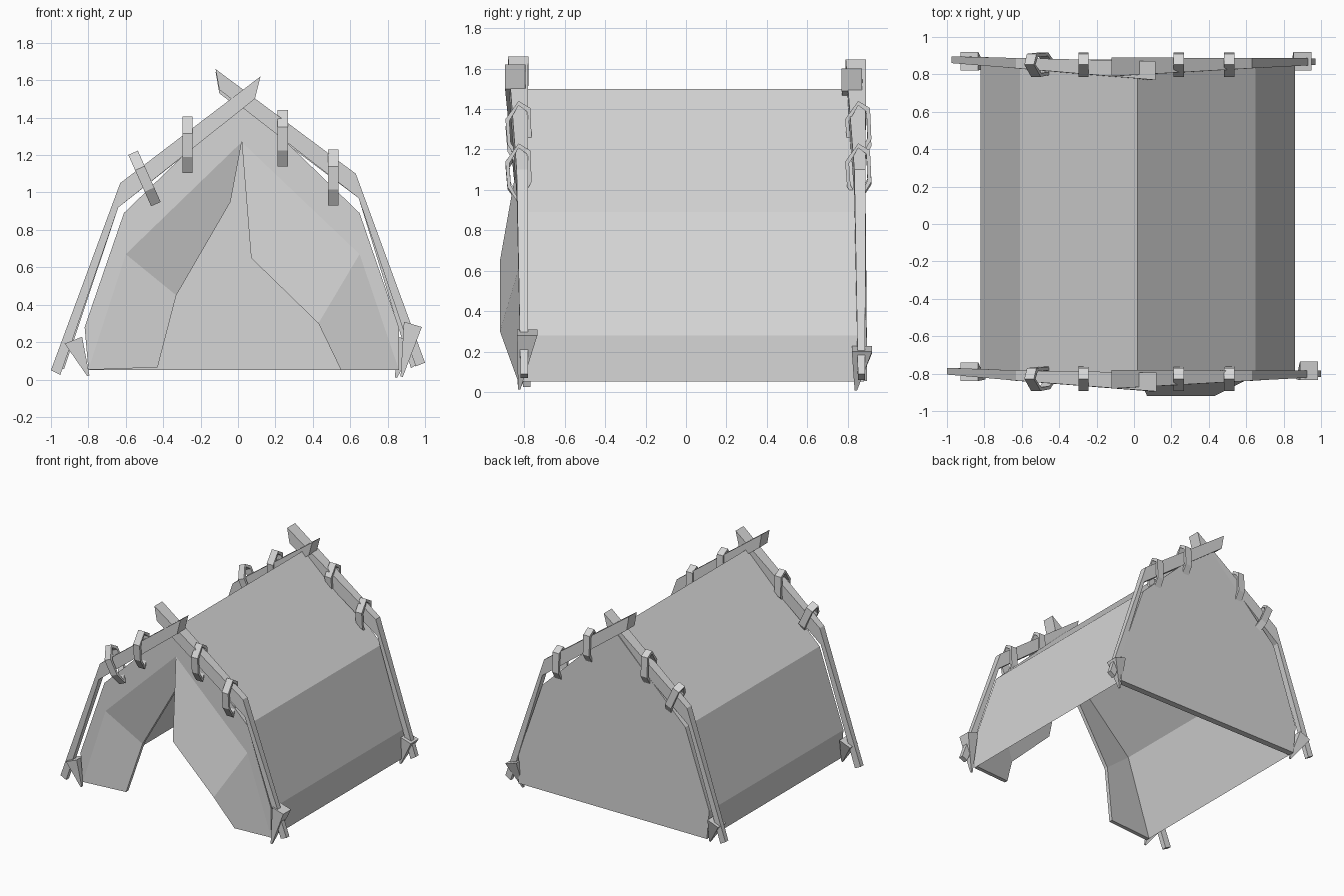
import bpy, bmesh, math
from mathutils import Vector, Matrix

cube = bpy.data.objects.get("Cube")
if cube:
    bpy.data.objects.remove(cube, do_unlink=True)

grey = bpy.data.materials.new("plain_grey")
grey.use_nodes = True
COLOUR = (0.67, 0.67, 0.67, 1)
grey.diffuse_color = COLOUR
grey.node_tree.nodes["Principled BSDF"].inputs["Base Color"].default_value = COLOUR

FRONT, BACK, WALL = -0.81, 0.88, 0.05


def build(name, verts, faces, thick=0.0):
    """Mesh from points; thick pushes a second layer along y."""
    bm = bmesh.new()
    vs = [bm.verts.new(v) for v in verts]
    fs = [bm.faces.new([vs[i] for i in f]) for f in faces]
    if thick:
        keep = bmesh.ops.extrude_face_region(bm, geom=fs, use_keep_orig=True)
        moved = [g for g in keep["geom"] if isinstance(g, bmesh.types.BMVert)]
        bmesh.ops.translate(bm, verts=moved, vec=(0, thick, 0))
    bmesh.ops.recalc_face_normals(bm, faces=bm.faces[:])
    mesh = bpy.data.meshes.new(name)
    bm.to_mesh(mesh)
    bm.free()
    mesh.materials.append(grey)
    ob = bpy.data.objects.new(name, mesh)
    bpy.context.collection.objects.link(ob)
    return ob


def loft(name, rings, closed=False):
    """Skin equal-sized rings of points, capped or joined end to end."""
    n, m = len(rings[0]), len(rings)
    faces = []
    for r in range(m if closed else m - 1):
        s = (r + 1) % m
        for i in range(n):
            j = (i + 1) % n
            faces.append((r * n + i, r * n + j, s * n + j, s * n + i))
    if not closed:
        faces += [tuple(range(n)), tuple(range((m - 1) * n, m * n))]
    return build(name, [p for ring in rings for p in ring], faces)


# Padded canopy: outer skin and back wall, lower inner skin, front rim
outer = [(-0.8, 0.052), (-0.82, 0.28), (-0.61, 0.89), (0.02, 1.5),
         (0.65, 0.89), (0.86, 0.28), (0.86, 0.052)]
inner = [outer[0], (-0.6, 0.67), (0.02, 1.27), (0.65, 0.67), outer[-1]]
n, m = len(outer), len(inner)
verts = [(x, y, z) for y in (FRONT, BACK) for x, z in outer]
verts += [(x, y, z) for y in (FRONT, BACK - WALL) for x, z in inner[1:-1]]
lining_front = [0, *range(2 * n, 2 * n + m - 2), n - 1]
verts += [(x, BACK - WALL, z) for x, z in (inner[0], inner[-1])]
first, last = len(verts) - 2, len(verts) - 1
lining_back = [first, *range(2 * n + m - 2, first), last]
faces = [(i, i + 1, n + i + 1, n + i) for i in range(n - 1)]
faces += [(lining_front[i], lining_back[i], lining_back[i + 1], lining_front[i + 1])
          for i in range(m - 1)]
a, b, c = lining_front[1:-1]
faces += [(0, 1, 2, a), (2, 3, b, a), (3, 4, c, b), (4, 5, 6, c)]
faces += [tuple(range(n, 2 * n)), tuple(lining_back), (n, 2 * n - 1, last, first)]
build("canopy", verts, faces)


# Door flaps: hung from the inner edge of the rim, free edge in the middle
def flap(name, hem, free):
    pts = [(x, FRONT, z) for x, z in hem] + free
    build(name, pts, [(2, 1, 4, 3), (1, 0, 5, 4)], 0.03)


flap("right_door_flap", inner[:3],
     [(-0.04, -0.74, 0.95), (-0.33, -0.73, 0.45), (-0.43, -0.795, 0.065)])
flap("left_door_flap", inner[:1:-1],
     [(0.07, -0.92, 0.65), (0.43, -0.92, 0.3), (0.55, -0.83, 0.052)])


# Bent poles crossed at the top: foot, knee and upright-cut end sections,
# each given by its upper and lower edge
DEPTHS = (0.036, 0.055, 0.1)


def pole(name, sections, ys):
    rings = []
    for (upper, lower), y, depth in zip(sections, ys, DEPTHS):
        near, far = y - depth / 2, y + depth / 2
        rings.append([(upper[0], near, upper[1]), (upper[0], far, upper[1]),
                      (lower[0], far, lower[1]), (lower[0], near, lower[1])])
    loft(name, rings)


right_knee = ((-0.63, 1.05), (-0.64, 0.92))
left_knee = ((0.63, 1.1), (0.645, 0.97))
pole("front_right_pole",
     [((-1, 0.05), (-0.95, 0.025)), right_knee, ((0.12, 1.62), (0.09, 1.5))],
     (-0.787, -0.81, -0.845))
pole("front_left_pole",
     [((1, 0.09), (0.95, 0.07)), left_knee, ((-0.12, 1.66), (-0.1, 1.55))],
     (-0.8, -0.81, -0.83))
pole("back_right_pole",
     [((-0.975, 0.08), (-0.93, 0.055)), right_knee, ((0.115, 1.6), (0.085, 1.49))],
     (0.878, 0.86, 0.82))
pole("back_left_pole",
     [((0.97, 0.09), (0.925, 0.06)), left_knee, ((-0.12, 1.645), (-0.1, 1.53))],
     (0.868, 0.86, 0.84))

# Six-sided lashing loops around the poles
loop_shape = [(0, 0.15), (-0.065, 0.06), (-0.055, -0.065),
              (0, -0.15), (0.065, -0.04), (0.058, 0.115)]
loops = [(-0.5, 1.075, -24), (-0.27, 1.255, 0), (0.24, 1.29, 0), (0.51, 1.08, 0)]
for end, y in (("front", -0.828), ("back", 0.852)):
    for k, (x, z, tilt) in enumerate(loops):
        rings = []
        for dy, dz in loop_shape:
            rings.append([(sx * 0.028, dy * s, dz * (s + 1) / 2)
                          for sx, s in ((-1, 1), (1, 1), (1, 0.7), (-1, 0.7))])
        ring = loft(f"{end}_loop_{k + 1}", rings, closed=True)
        ring.data.transform(Matrix.Translation((x, y, z))
                            @ Matrix.Rotation(math.radians(tilt), 4, 'Y'))


# Pegs: upside-down square pyramids leaning in to the canopy corners
def peg(name, head, tip):
    head, tip = Vector(head), Vector(tip)
    lean = 0.4 if head.x < 0 else -0.3
    u = Vector((1, 0, lean)).normalized() * 0.05
    v = Vector((0, 0.05, 0))
    rings = [[c + (u * p + v * q) * s for p, q in ((1, 1), (-1, 1), (-1, -1), (1, -1))]
             for c, s in ((head, 1), (tip, 0.12))]
    loft(name, rings)


peg("front_left_peg", (0.935, -0.785, 0.295), (0.875, -0.825, 0.015))
peg("front_right_peg", (-0.88, -0.79, 0.21), (-0.8, -0.825, 0.02))
peg("back_left_peg", (0.9, 0.87, 0.215), (0.845, 0.84, 0.01))
peg("back_right_peg", (-0.88, 0.87, 0.21), (-0.8, 0.84, 0.02))
